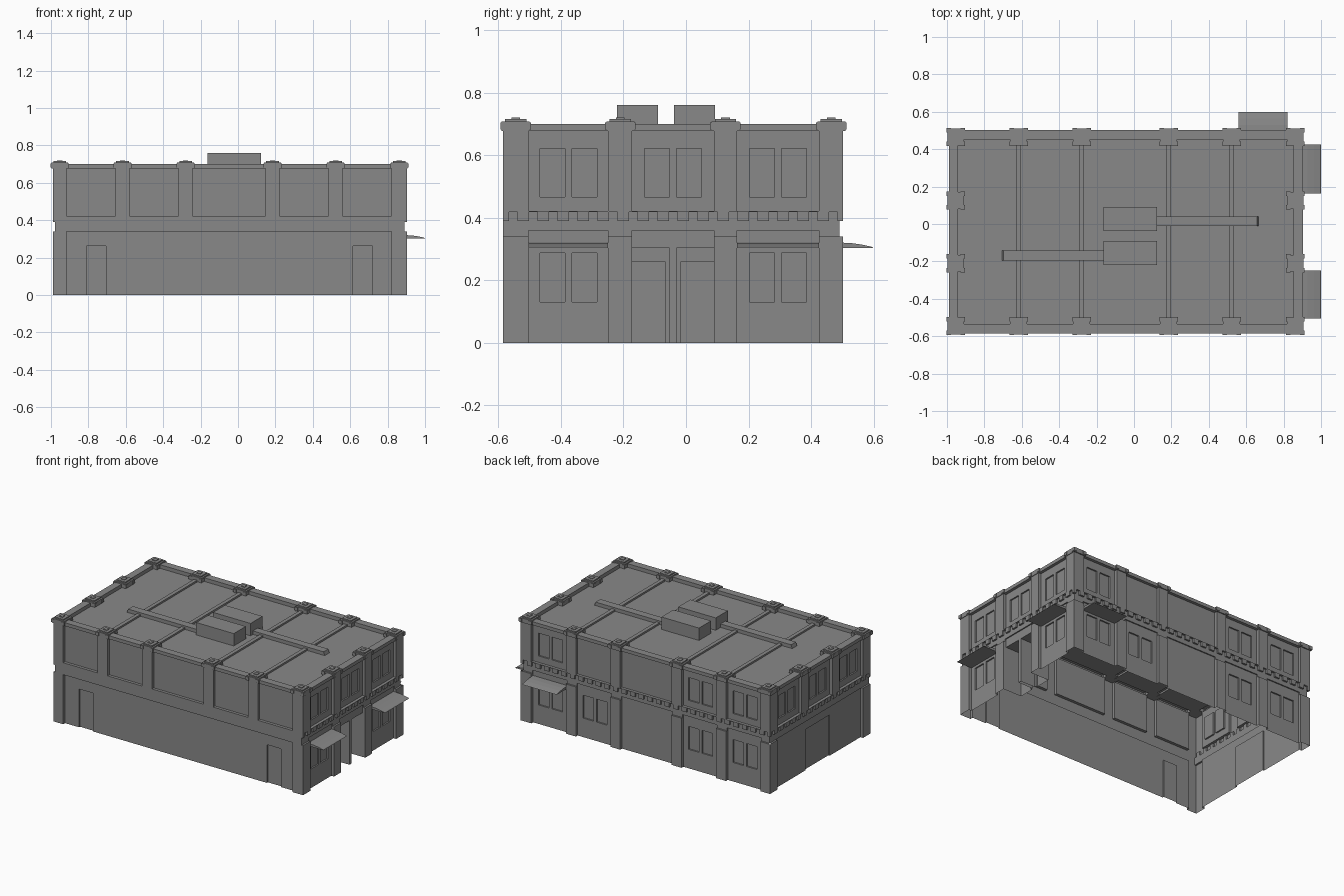
import bpy, bmesh
from mathutils import Vector

cube = bpy.data.objects.get("Cube")
if cube:
    bpy.data.objects.remove(cube)

grey = bpy.data.materials.new("plain_grey")
grey.use_nodes = True
COLOUR = (0.25, 0.25, 0.25, 1)
grey.diffuse_color = COLOUR
grey.node_tree.nodes["Principled BSDF"].inputs["Base Color"].default_value = COLOUR

# Overall size and shared levels
XL, XR, YF, YB, TOP = -0.99, 0.903, -0.585, 0.503, 0.70
GROOVE, PANEL, PANE = 0.012, 0.02, 0.03
G0, G1, TEETH_TOP = 0.34, 0.39, 0.418
UP0, UP1, LOW1 = 0.422, 0.677, 0.36
LONG_BAYS = [(-0.917, -0.655), (-0.58, -0.318), (-0.243, 0.147), (0.222, 0.484), (0.56, 0.822)]
SIDE_BAYS = [(-0.504, -0.249), (-0.172, 0.089), (0.163, 0.425)]
X, Y, Z = Vector((1, 0, 0)), Vector((0, 1, 0)), Vector((0, 0, 1))


def finish(name, bm):
    mesh = bpy.data.meshes.new(name)
    bm.to_mesh(mesh)
    bm.free()
    mesh.materials.append(grey)
    obj = bpy.data.objects.new(name, mesh)
    bpy.context.collection.objects.link(obj)
    return obj


def relief(name, u_axis, v_axis, normal, offset, u_span, v_span, patches):
    """Stepped surface: each patch (u0, u1, v0, v1, depth) overrides earlier ones; None cuts a hole."""
    us = sorted({round(c, 4) for p in patches for c in p[:2]} | set(u_span))
    vs = sorted({round(c, 4) for p in patches for c in p[2:4]} | set(v_span))
    bm = bmesh.new()

    def depth(i, j):
        u, v = (us[i] + us[i + 1]) / 2, (vs[j] + vs[j + 1]) / 2
        for a, b, c, d, deep in reversed(patches):
            if a < u < b and c < v < d:
                return deep
        return 0

    def quad(*corners):
        bm.faces.new([bm.verts.new(u_axis * u + v_axis * v + normal * (offset - d))
                      for u, v, d in corners])

    cells = [[depth(i, j) for j in range(len(vs) - 1)] for i in range(len(us) - 1)]
    for i, column in enumerate(cells):
        for j, d in enumerate(column):
            if d is None:
                continue
            u0, u1, v0, v1 = us[i], us[i + 1], vs[j], vs[j + 1]
            quad((u0, v0, d), (u1, v0, d), (u1, v1, d), (u0, v1, d))
            e = cells[i + 1][j] if i + 1 < len(cells) else None
            if e is not None and e != d:
                quad((u1, v0, d), (u1, v0, e), (u1, v1, e), (u1, v1, d))
            e = column[j + 1] if j + 1 < len(column) else None
            if e is not None and e != d:
                quad((u0, v1, d), (u1, v1, d), (u1, v1, e), (u0, v1, e))
    if u_axis.cross(v_axis).dot(normal) < 0:
        bmesh.ops.reverse_faces(bm, faces=bm.faces[:])
    bmesh.ops.remove_doubles(bm, verts=bm.verts, dist=0.0001)
    return finish(name, bm)


def window_pair(bay, v0, v1):
    mid = (bay[0] + bay[1]) / 2
    return [(mid - 0.091, mid - 0.011, v0, v1, PANE), (mid + 0.011, mid + 0.091, v0, v1, PANE)]


def upper_windows(bay):
    return window_pair(bay, 0.466, 0.622)


def lower_windows(bay):
    return window_pair(bay, 0.13, 0.287)


def upper_panels(bays):
    return [(a, b, UP0, UP1, PANEL) for a, b in bays]


def lower_panels(bays):
    return [(a, b, 0, LOW1, PANEL) for a, b in bays]


def toothed_band(u0, u1):
    # Groove around the wall with a row of teeth hanging over it
    count = round((u1 - u0) / 0.0655)
    step = (u1 - u0) / count
    gaps = [(u0 + (i + 0.28) * step, u0 + (i + 0.72) * step, G1, TEETH_TOP, GROOVE)
            for i in range(count)]
    return [(u0, u1, G0, G1, GROOVE)] + gaps


left_notch = (XL, XL + GROOVE, G0, G1, None)
right_notch = (XR - GROOVE, XR, G0, G1, None)
back_notch = (YB - GROOVE, YB, G0, G1, None)

# Front wall: plain panels and two service doors
front = upper_panels(LONG_BAYS) + [(-0.917, 0.822, 0, G0, PANEL)]
front += [(a, a + 0.105, 0, 0.262, PANE) for a in (-0.81, 0.615)]
relief("front_wall", X, Z, -Y, -YF, (XL, XR), (0, TOP), front + [left_notch, right_notch])

# Back wall: windows in most bays
back = toothed_band(XL, XR) + upper_panels(LONG_BAYS) + lower_panels(LONG_BAYS)
for n in (0, 1, 3, 4):
    back += lower_windows(LONG_BAYS[n])
    if n != 3:
        back += upper_windows(LONG_BAYS[n])
relief("back_wall", X, Z, Y, YB, (XL, XR), (0, TOP), back + [left_notch, right_notch])

# Both side walls share the band and the upper windows
side = toothed_band(YF, YB) + upper_panels(SIDE_BAYS)
for bay in SIDE_BAYS:
    side += upper_windows(bay)

# Entrance wall: deep doorway with a central post and two doors
a, b = SIDE_BAYS[1]
mid = (a + b) / 2
entrance = side + lower_panels(SIDE_BAYS)
entrance += lower_windows(SIDE_BAYS[0]) + lower_windows(SIDE_BAYS[2])
entrance += [(a, b, 0, 0.303, 0.13), (a, mid - 0.026, 0, 0.26, 0.14),
             (mid + 0.026, b, 0, 0.26, 0.14), (mid - 0.011, mid + 0.011, 0, 0.303, PANEL)]
relief("entrance_wall", Y, Z, X, XR, (YF, YB), (0, TOP), entrance + [back_notch])

# Loading wall: one wide panel with a large door
loading = side + [(-0.504, 0.425, 0, G0, PANEL), (a, b, 0, 0.28, PANE)]
relief("loading_wall", Y, Z, -X, -XL, (YF, YB), (0, TOP), loading + [back_notch])

# Roof sunk behind a parapet, crossed by low ridges
rim = 0.05
roof = [(XL + rim, XR - rim, YF + rim, YB - rim, 0.025)]
pillar_x = [-0.953, -0.617, -0.28, 0.185, 0.522, 0.862]
roof += [(x - 0.013, x + 0.013, YF + rim, YB - rim, 0.013) for x in pillar_x[1:-1]]
relief("roof", X, Y, Z, TOP, (XL, XR), (YF, YB), roof)


def add_box(bm, x0, x1, y0, y1, z0, z1):
    verts = bmesh.ops.create_cube(bm, size=1)["verts"]
    for v in verts:
        v.co = Vector(((x0 + x1) / 2 + v.co.x * (x1 - x0),
                       (y0 + y1) / 2 + v.co.y * (y1 - y0),
                       (z0 + z1) / 2 + v.co.z * (z1 - z0)))
    return verts


def square_block(bm, x, y, half, z0, z1):
    add_box(bm, x - half, x + half, y - half, y + half, z0, z1)


# Stepped caps on top of every pillar
spots = [(x, y) for x in pillar_x for y in (-0.545, 0.465)]
spots += [(x, y) for x in (pillar_x[0], pillar_x[-1]) for y in (-0.21, 0.126)]
for n, (x, y) in enumerate(spots):
    bm = bmesh.new()
    square_block(bm, x, y, 0.045, 0.677, 0.708)
    square_block(bm, x, y, 0.034, 0.70, 0.716)
    square_block(bm, x, y, 0.014, 0.71, 0.72)
    for sx in (-1, 1):
        for sy in (-1, 1):
            square_block(bm, x + sx * 0.037, y + sy * 0.037, 0.012, 0.682, 0.704)
    finish("pillar_cap_%d" % (n + 1), bm)

# Roof units, each with a long duct that slopes at its far end
for name, y0, y1, near, far in (("rear", -0.038, 0.092, 0.12, 0.668),
                                ("front", -0.22, -0.09, -0.163, -0.708)):
    bm = bmesh.new()
    add_box(bm, -0.163, 0.122, y0, y1, 0.67, 0.76)
    finish(name + "_roof_unit", bm)
    bm = bmesh.new()
    mid_y = (y0 + y1) / 2 - 0.013
    duct = add_box(bm, min(near, far), max(near, far), mid_y - 0.026, mid_y + 0.026, 0.67, 0.699)
    for v in duct:
        if abs(v.co.x - far) < 0.001 and v.co.z > 0.69:
            v.co.x += 0.01 if far < 0 else -0.01
    finish(name + "_duct", bm)


# Curved awnings: thin wedge profile pushed along the wall
def awning(name, along, out, base, start, end):
    profile = [(-PANEL, 0.303), (0.097, 0.303), (0.092, 0.307), (0.06, 0.314),
               (0.025, 0.319), (-PANEL, 0.321)]
    bm = bmesh.new()
    face = bm.faces.new([bm.verts.new(out * (base + d) + Z * z + along * start)
                         for d, z in profile])
    moved = bmesh.ops.extrude_face_region(bm, geom=[face])["geom"]
    bmesh.ops.translate(bm, vec=along * (end - start),
                        verts=[g for g in moved if isinstance(g, bmesh.types.BMVert)])
    # Close the start end again if the extrusion opened it
    bmesh.ops.holes_fill(bm, edges=bm.edges[:], sides=0)
    bmesh.ops.recalc_face_normals(bm, faces=bm.faces[:])
    finish(name, bm)


awning("entrance_awning_front", Y, X, XR, *SIDE_BAYS[0])
awning("entrance_awning_rear", Y, X, XR, *SIDE_BAYS[2])
awning("back_awning", X, Y, YB, *LONG_BAYS[4])
